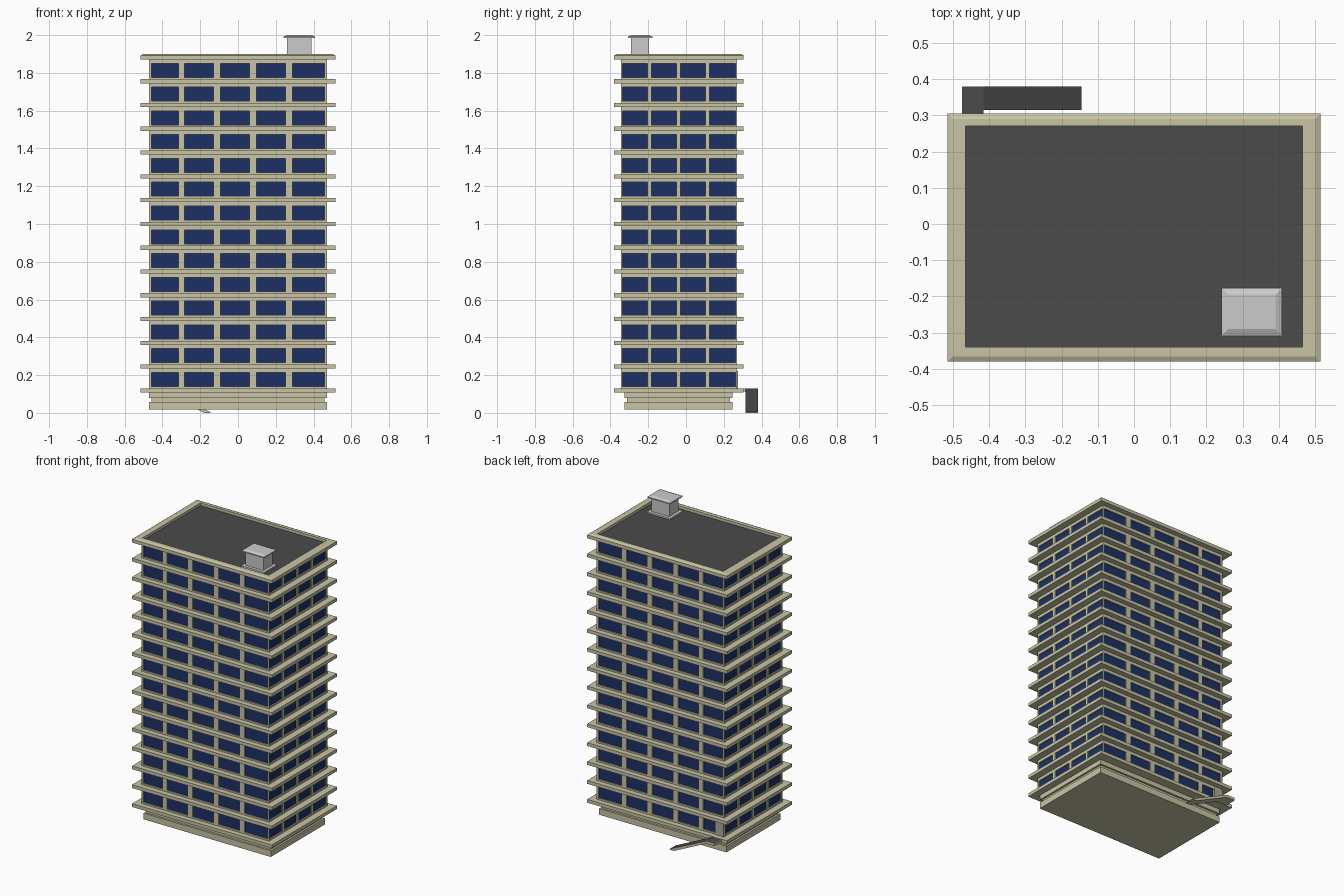
import bpy, bmesh
from mathutils import Vector

if "Cube" in bpy.data.objects:
    bpy.data.objects.remove(bpy.data.objects["Cube"])


def material(name, rgb):
    m = bpy.data.materials.new(name)
    m.diffuse_color = (*rgb, 1)
    m.use_nodes = True
    m.node_tree.nodes["Principled BSDF"].inputs["Base Color"].default_value = m.diffuse_color
    return m


BEIGE = material("beige_concrete", (0.58, 0.56, 0.38))
BLUE = material("blue_glass", (0.012, 0.03, 0.13))
DARK = material("dark_asphalt", (0.07, 0.07, 0.07))
GREY = material("door_grey", (0.4, 0.4, 0.36))


def finish(name, bm, *mats):
    me = bpy.data.meshes.new(name)
    bm.to_mesh(me)
    bm.free()
    for m in mats:
        me.materials.append(m)
    ob = bpy.data.objects.new(name, me)
    bpy.context.collection.objects.link(ob)
    return ob


def face(bm, pts, normal, mat=0):
    f = bm.faces.new([bm.verts.new(p) for p in pts])
    f.normal_update()
    if f.normal.dot(Vector(normal)) < 0:
        f.normal_flip()
    f.material_index = mat


def rect_loft(name, rings, mat=None, bottom=True, top=True):
    """Stack of rectangles (x0, x1, y0, y1, z) joined into a shell."""
    bm = bmesh.new()
    loops = [[bm.verts.new(p) for p in ((a, c, z), (b, c, z), (b, d, z), (a, d, z))]
             for a, b, c, d, z in rings]
    for lo, hi in zip(loops, loops[1:]):
        for i in range(4):
            j = (i + 1) % 4
            bm.faces.new((lo[i], lo[j], hi[j], hi[i]))
    if bottom:
        bm.faces.new(loops[0][::-1])
    if top:
        bm.faces.new(loops[-1])
    return finish(name, bm, *([mat] if mat else []))


def ring(hx, y0, y1, z):
    return (-hx, hx, y0, y1, z)


# Main sizes
WX, WY0, WY1 = 0.47, -0.345, 0.27        # wall outline
LX, LY0, LY1 = 0.515, -0.38, 0.305       # ledge outline
FLOORS, STEP, Z0, LEDGE = 14, 0.1259, 0.108, 0.022
RECESS = 0.008

# Plinth with a groove
rect_loft("plinth", [
    ring(0.47, -0.325, 0.245, 0.017), ring(0.47, -0.325, 0.245, 0.058),
    ring(0.457, -0.312, 0.232, 0.058), ring(0.457, -0.312, 0.232, 0.078),
    ring(0.47, -0.325, 0.245, 0.078), ring(0.47, -0.325, 0.245, Z0)],
    BEIGE, top=False)

# Floor ledges
for i in range(FLOORS):
    z = Z0 + i * STEP
    rect_loft(f"ledge_{i + 1}", [
        ring(WX, WY0, WY1, z), ring(LX, LY0, LY1, z),
        ring(LX, LY0, LY1, z + LEDGE), ring(WX, WY0, WY1, z + LEDGE)],
        BEIGE, bottom=(i == 0), top=False)

# Roof parapet and sunken deck
zr = Z0 + FLOORS * STEP
rect_loft("parapet", [
    ring(WX, WY0, WY1, zr), ring(LX, LY0, LY1, zr),
    ring(LX, LY0, LY1, 1.893), ring(0.5, LY0 + 0.015, LY1 - 0.015, 1.9),
    ring(0.465, -0.34, 0.27, 1.9), ring(0.465, -0.34, 0.27, 1.882)],
    BEIGE, bottom=False, top=False)
rect_loft("roof_deck", [ring(0.465, -0.34, 0.27, 1.882)], DARK, bottom=False)

# Walls with recessed windows
FRONT = [(-0.458, -0.315), (-0.283, -0.13), (-0.093, 0.061), (0.098, 0.251), (0.288, 0.458)]
SIDE = [(-0.341 + 0.004, -0.204), (-0.183, -0.05), (-0.029, 0.103), (0.124, 0.262)]


def wall(name, windows, u0, u1, place, n):
    """place(u, z, depth) maps wall coordinates to space; n faces outward."""
    bm = bmesh.new()
    us = [u0] + [u for w in windows for u in w] + [u1]
    for i in range(FLOORS):
        a = Z0 + i * STEP + LEDGE
        zs = [a, a + 0.010, a + 0.084, Z0 + (i + 1) * STEP]

        def quad(ua, ub, za, zb, d=0, mat=0):
            face(bm, [place(ua, za, d), place(ub, za, d),
                      place(ub, zb, d), place(ua, zb, d)], n, mat)
        quad(u0, u1, zs[0], zs[1])
        quad(u0, u1, zs[2], zs[3])
        for k in range(0, len(us), 2):
            quad(us[k], us[k + 1], zs[1], zs[2])
        for ua, ub in windows:
            quad(ua, ub, zs[1], zs[2], RECESS, 1)
            c = [(ua, zs[1]), (ub, zs[1]), (ub, zs[2]), (ua, zs[2])]
            mid = Vector(place((ua + ub) / 2, (zs[1] + zs[2]) / 2, 0))
            for p, q in zip(c, c[1:] + c[:1]):
                edge = (Vector(place(*p, 0)) + Vector(place(*q, 0))) / 2
                face(bm, [place(*p, 0), place(*q, 0), place(*q, RECESS),
                          place(*p, RECESS)], mid - edge)
    finish(name, bm, BEIGE, BLUE)


wall("front_wall", FRONT, -WX, WX, lambda u, z, d: (u, WY0 + d, z), (0, -1, 0))
wall("back_wall", FRONT, -WX, WX, lambda u, z, d: (u, WY1 - d, z), (0, 1, 0))
wall("right_wall", SIDE, WY0, WY1, lambda u, z, d: (WX - d, u, z), (1, 0, 0))
wall("left_wall", SIDE, WY0, WY1, lambda u, z, d: (-WX + d, u, z), (-1, 0, 0))

# Rooftop vent housing with flange and cap
vx0, vx1, vy0, vy1 = 0.26, 0.39, -0.29, -0.195


def vent(g, z):
    return (vx0 - g, vx1 + g, vy0 - g, vy1 + g, z)


rect_loft("roof_vent", [
    vent(0.02, 1.882), vent(0.02, 1.892), vent(0, 1.892), vent(0, 1.984),
    vent(0.018, 1.984), vent(0.018, 1.992), vent(0, 2.0)])

# Back door, landing and ramp
rect_loft("back_door", [(-0.468, -0.405, 0.25, 0.274, 0.13),
                        (-0.468, -0.405, 0.25, 0.274, 0.222)], GREY)
rect_loft("landing", [(-0.475, -0.415, 0.305, 0.38, 0.112),
                      (-0.475, -0.415, 0.305, 0.38, 0.13)], BEIGE)
rect_loft("landing_top", [(-0.473, -0.415, 0.305, 0.378, 0.1305)], DARK, bottom=False)

bm = bmesh.new()
profile = [(-0.415, 0.13), (-0.145, 0.004), (-0.145, 0.0), (-0.177, 0.0), (-0.415, 0.112)]
vs = [bm.verts.new((x, 0.315, z)) for x, z in profile]
f = bm.faces.new(vs)
ext = bmesh.ops.extrude_face_region(bm, geom=[f])["geom"]
bmesh.ops.translate(bm, verts=[v for v in ext if isinstance(v, bmesh.types.BMVert)],
                    vec=(0, 0.065, 0))
bmesh.ops.recalc_face_normals(bm, faces=bm.faces)
for f in bm.faces:
    f.material_index = 1 if f.normal.z > 0.5 else 0
finish("ramp", bm, BEIGE, DARK)
